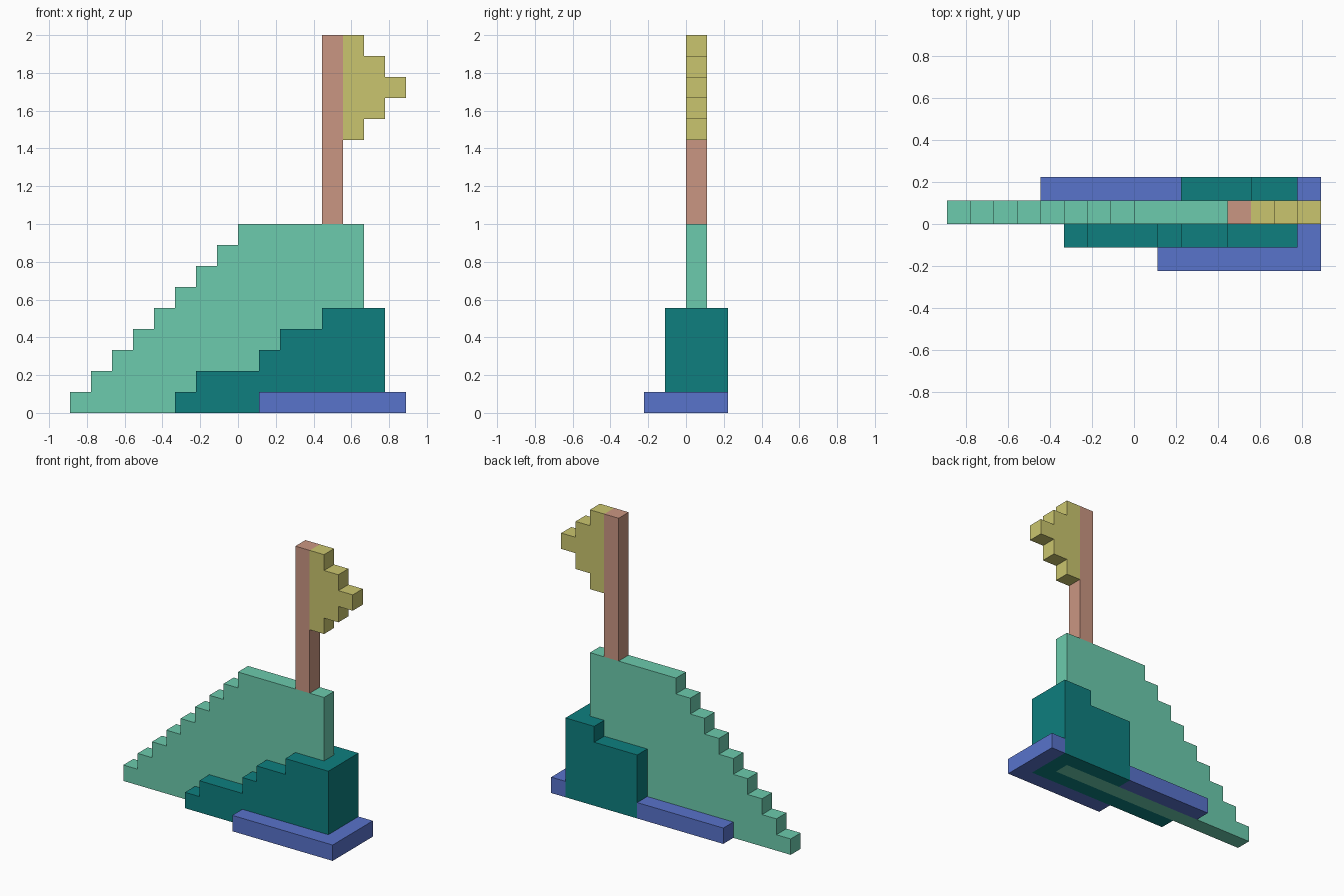
import bpy, bmesh
from mathutils import Vector

if "Cube" in bpy.data.objects:
    bpy.data.objects.remove(bpy.data.objects["Cube"])

U = 1 / 9  # one grid block


def material(name, rgb):
    m = bpy.data.materials.new(name)
    lin = [(c / 255 / 12.92) if c / 255 <= 0.04045 else ((c / 255 + 0.055) / 1.055) ** 2.4 for c in rgb]
    m.diffuse_color = (*lin, 1)
    m.use_nodes = True
    m.node_tree.nodes["Principled BSDF"].inputs["Base Color"].default_value = m.diffuse_color
    return m


GREEN = material("mint green", (108, 203, 173))
TEAL = material("dark teal", (14, 127, 127))
BLUE = material("blue", (88, 115, 203))
PINK = material("dusty pink", (202, 150, 130))
YELLOW = material("mustard yellow", (202, 197, 110))


def stairs(columns):
    """Outline of solid columns (x0, x1, z0, z1) standing side by side."""
    pts = []
    for x0, x1, z0, z1 in columns:
        pts += [(x0, z1), (x1, z1)]
    for x0, x1, z0, z1 in reversed(columns):
        pts += [(x1, z0), (x0, z0)]
    clean = []
    for i, p in enumerate(pts):  # drop repeated and collinear points
        a, b = pts[i - 1], pts[(i + 1) % len(pts)]
        if p != a and not (a[1] == p[1] == b[1]):
            clean.append(p)
    return clean


def prism(bm, outline, lo, hi, axis="y"):
    """Extrude an outline from lo to hi along y (outline in xz) or z (outline in xy)."""
    place = (lambda a, b: (a, lo, b)) if axis == "y" else (lambda a, b: (a, b, lo))
    face = bm.faces.new([bm.verts.new(Vector(place(a, b)) * U) for a, b in outline])
    step = Vector((0, hi - lo, 0) if axis == "y" else (0, 0, hi - lo)) * U
    new = bmesh.ops.extrude_face_region(bm, geom=[face], use_keep_orig=True)["geom"]
    bmesh.ops.translate(bm, verts=[v for v in new if isinstance(v, bmesh.types.BMVert)], vec=step)


def part(name, mat, *prisms):
    bm = bmesh.new()
    for p in prisms:
        prism(bm, *p)
    bmesh.ops.recalc_face_normals(bm, faces=bm.faces)
    me = bpy.data.meshes.new(name)
    bm.to_mesh(me)
    bm.free()
    me.materials.append(mat)
    bpy.context.collection.objects.link(bpy.data.objects.new(name, me))


# Tall stepped hill slab
hill = [(i - 8, i - 7, 0, i + 1) for i in range(8)] + [(0, 6, 0, 9)]
part("hill", GREEN, (stairs(hill), 0, 1))

# Lower slopes wrapping the front, right end and back of the hill
front = [(-3, -2, 0, 1), (-2, 1, 0, 2), (1, 2, 0, 3), (2, 4, 0, 4), (4, 7, 0, 5)]
back = [(2, 5, 0, 4), (5, 7, 0, 5)]
part("lower_slopes", TEAL,
     (stairs(front), -1, 0),
     (stairs([(6, 7, 0, 5)]), 0, 1),
     (stairs(back), 1, 2))

# Low border around the foot
part("border", BLUE,
     ([(1, -2), (8, -2), (8, 2), (7, 2), (7, -1), (1, -1)], 0, 1, "z"),
     ([(-4, 1), (2, 1), (2, 2), (-4, 2)], 0, 1, "z"))

# Flag pole and stepped pennant
part("flag_pole", PINK, (stairs([(4, 5, 9, 18)]), 0, 1))
pennant = [(5 + i, 6 + i, 13 + i, 18 - i) for i in range(3)]
part("flag", YELLOW, (stairs(pennant), 0, 1))
